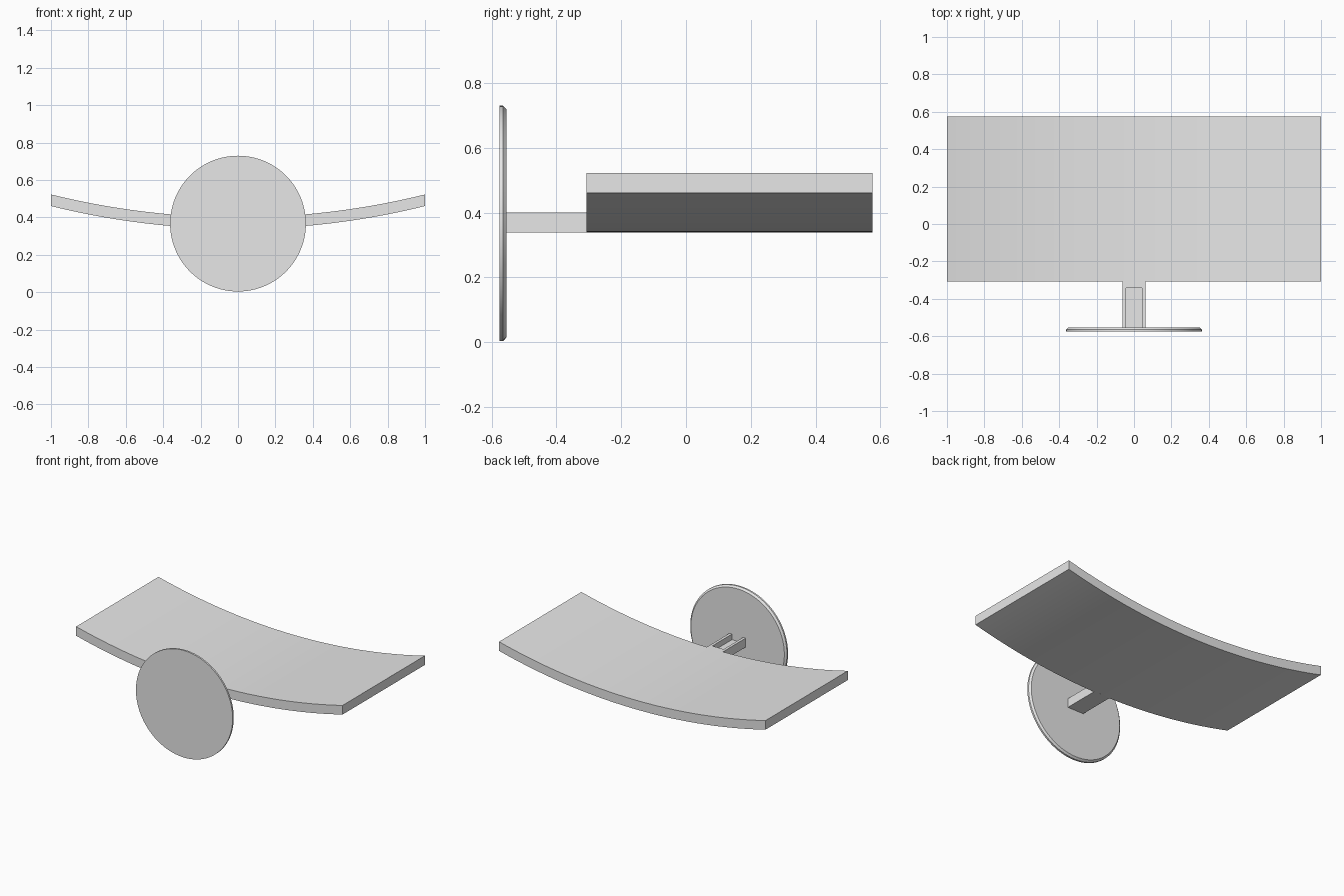
import bpy, bmesh, math

cube = bpy.data.objects.get("Cube")
if cube:
    bpy.data.objects.remove(cube)

grey = bpy.data.materials.new("light grey")
grey.use_nodes = True
grey.diffuse_color = (0.8, 0.8, 0.8, 1)
grey.node_tree.nodes["Principled BSDF"].inputs["Base Color"].default_value = (0.8, 0.8, 0.8, 1)


def extrude_profile(name, profile, y0, y1):
    """Sweep a closed x-z outline from y0 to y1."""
    bm = bmesh.new()
    face = bm.faces.new([bm.verts.new((x, y0, z)) for x, z in profile])
    new = bmesh.ops.extrude_face_region(bm, geom=[face])["geom"]
    bmesh.ops.translate(bm, vec=(0, y1 - y0, 0),
                        verts=[v for v in new if isinstance(v, bmesh.types.BMVert)])
    bmesh.ops.recalc_face_normals(bm, faces=bm.faces)
    return finish(name, bm)


def finish(name, bm):
    mesh = bpy.data.meshes.new(name)
    bm.to_mesh(mesh)
    bm.free()
    mesh.materials.append(grey)
    obj = bpy.data.objects.new(name, mesh)
    bpy.context.collection.objects.link(obj)
    bpy.ops.object.select_all(action="DESELECT")
    obj.select_set(True)
    bpy.context.view_layer.objects.active = obj
    bpy.ops.object.shade_smooth_by_angle(angle=math.radians(30))
    return obj


# Curved screen panel: a shallow arc with constant vertical thickness
SAG, THICK, BOTTOM, STEPS = 0.122, 0.062, 0.339, 48
radius = (1 + SAG ** 2) / (2 * SAG)
arc = []
for i in range(STEPS + 1):
    x = -1 + 2 * i / STEPS
    arc.append((x, BOTTOM + radius - math.sqrt(radius ** 2 - x ** 2)))
outline = arc + [(x, z + THICK) for x, z in reversed(arc)]
extrude_profile("curved_screen", outline, -0.307, 0.576)

# Stand neck: U-shaped channel plus the solid block joining the screen
W, G, TOP, FLOOR = 0.061, 0.042, 0.4, 0.362
channel = [(-W, BOTTOM), (W, BOTTOM), (W, TOP), (G, TOP),
           (G, FLOOR), (-G, FLOOR), (-G, TOP), (-W, TOP)]
extrude_profile("neck_channel", channel, -0.556, -0.342)
block = [(-W, BOTTOM), (W, BOTTOM), (W, TOP), (-W, TOP)]
extrude_profile("neck_block", block, -0.342, -0.3)

# Round stand foot, flat underneath with a chamfered inner rim
bm = bmesh.new()
SIDES, R, CENTRE = 96, 0.363, 0.367
rings = []
for r, y in ((R, -0.576), (R, -0.564), (R - 0.012, -0.553)):
    rings.append([bm.verts.new((r * math.cos(a), y, CENTRE + r * math.sin(a)))
                  for a in (2 * math.pi * i / SIDES for i in range(SIDES))])
for low, high in zip(rings, rings[1:]):
    for i in range(SIDES):
        j = (i + 1) % SIDES
        bm.faces.new((low[i], low[j], high[j], high[i]))
bm.faces.new(rings[0])
bm.faces.new(rings[-1])
bmesh.ops.recalc_face_normals(bm, faces=bm.faces)
finish("round_foot", bm)
